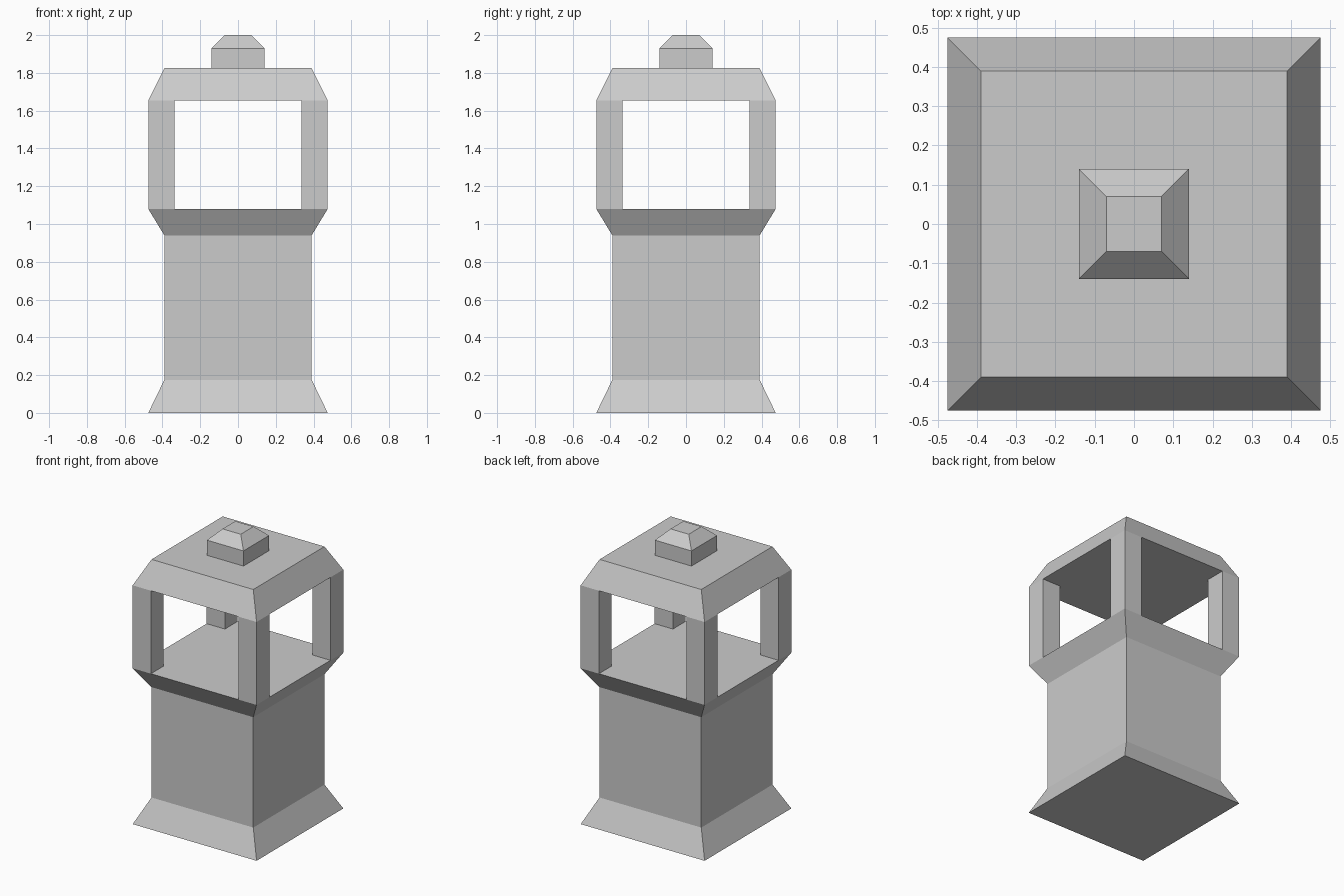
import bpy, bmesh

if "Cube" in bpy.data.objects:
    bpy.data.objects.remove(bpy.data.objects["Cube"])


def square_loft(name, levels, centre=(0, 0), cap_bottom=True, cap_top=True):
    """Stack square rings, given as (z, half width), into one flat-faced part."""
    bm = bmesh.new()
    cx, cy = centre
    rings = [[bm.verts.new((cx + sx * h, cy + sy * h, z))
              for sx, sy in ((-1, -1), (1, -1), (1, 1), (-1, 1))]
             for z, h in levels]
    for low, high in zip(rings, rings[1:]):
        for i in range(4):
            j = (i + 1) % 4
            bm.faces.new((low[i], low[j], high[j], high[i]))
    if cap_bottom:
        bm.faces.new(rings[0][::-1])
    if cap_top:
        bm.faces.new(rings[-1])
    mesh = bpy.data.meshes.new(name)
    bm.to_mesh(mesh)
    bm.free()
    obj = bpy.data.objects.new(name, mesh)
    bpy.context.collection.objects.link(obj)
    return obj


WIDE, NARROW = 0.475, 0.39
FLOOR, CEILING, ROOF = 1.08, 1.655, 1.825
POST = 0.07  # half width of a corner post

# Pedestal with flared foot and flared platform
square_loft("pedestal", [(0, WIDE), (0.175, NARROW), (0.94, NARROW), (FLOOR, WIDE)])

# Four corner posts, their ends hidden against platform and roof
for side_y, y in (("front", -1), ("back", 1)):
    for side_x, x in (("left", -1), ("right", 1)):
        square_loft(f"{side_y}_{side_x}_post", [(FLOOR, POST), (CEILING, POST)],
                    (x * (WIDE - POST), y * (WIDE - POST)), False, False)

# Tapered roof slab
square_loft("roof", [(CEILING, WIDE), (ROOF, NARROW)])

# Finial block with chamfered top
square_loft("finial", [(ROOF, 0.14), (1.93, 0.14), (2.0, 0.07)], cap_bottom=False)
